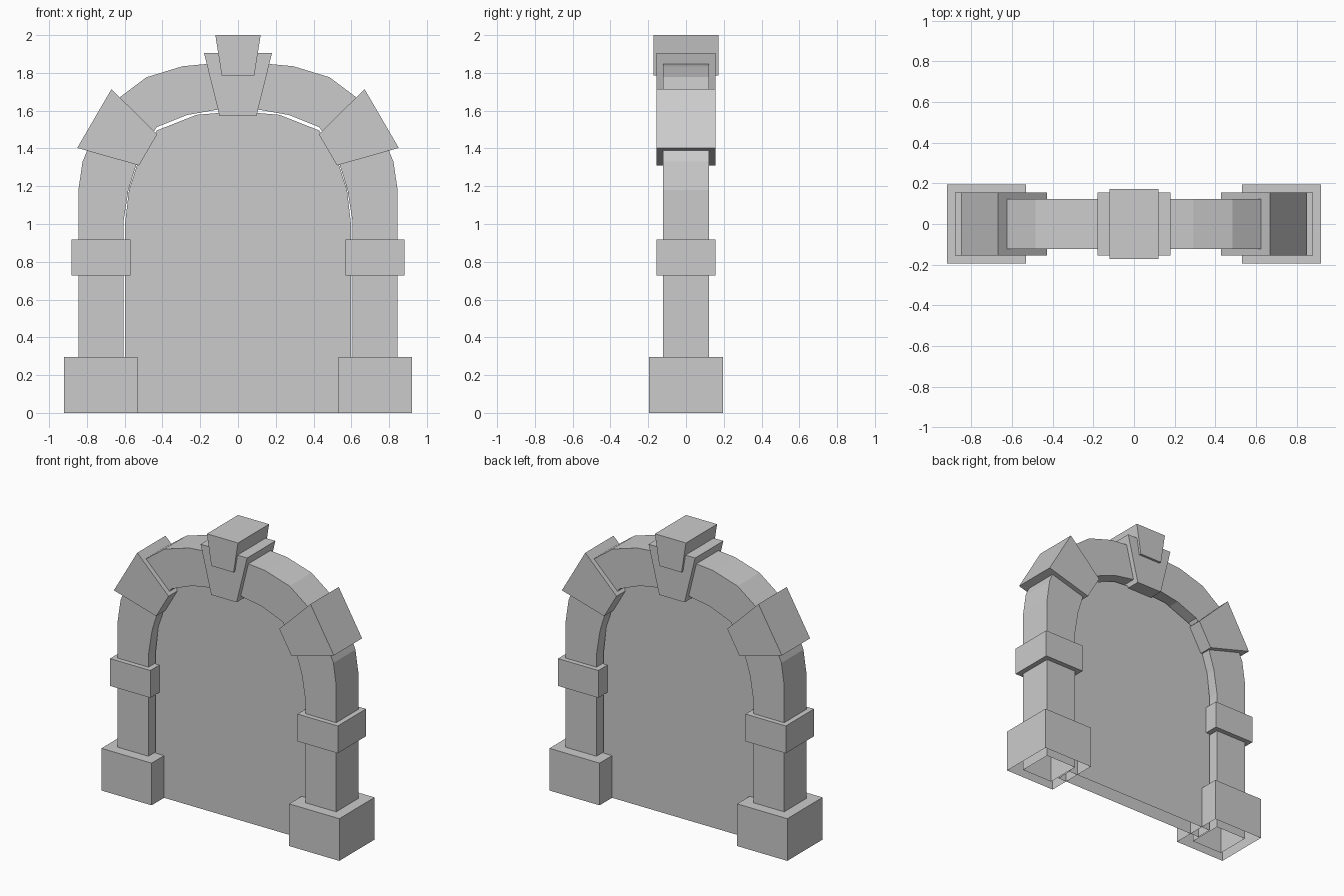
import bpy, bmesh

if "Cube" in bpy.data.objects:
    bpy.data.objects.remove(bpy.data.objects["Cube"])


def finish(name, bm, open_bottom):
    if open_bottom:
        low = [f for f in bm.faces if all(v.co.z < 1e-4 for v in f.verts)]
        bmesh.ops.delete(bm, geom=low, context='FACES_ONLY')
    mesh = bpy.data.meshes.new(name)
    bm.to_mesh(mesh)
    bm.free()
    obj = bpy.data.objects.new(name, mesh)
    bpy.context.collection.objects.link(obj)
    return obj


def strip_prism(name, side_a, side_b, half, open_bottom=False):
    """Extrude the band between two equal-length (x, z) outlines along y."""
    bm = bmesh.new()
    a = [bm.verts.new((x, -half, z)) for x, z in side_a]
    b = [bm.verts.new((x, -half, z)) for x, z in side_b]
    faces = [bm.faces.new((a[i], a[i + 1], b[i + 1], b[i]))
             for i in range(len(a) - 1)]
    ext = bmesh.ops.extrude_face_region(bm, geom=faces, use_keep_orig=True)
    for v in ext['geom']:
        if isinstance(v, bmesh.types.BMVert):
            v.co.y = half
    bmesh.ops.recalc_face_normals(bm, faces=bm.faces[:])
    return finish(name, bm, open_bottom)


def block(name, pts, half, open_bottom=False):
    """Four-cornered stone, corners listed around its front face."""
    return strip_prism(name, [pts[0], pts[1]], [pts[3], pts[2]], half, open_bottom)


def rect(x0, x1, z0, z1):
    return [(x0, z0), (x1, z0), (x1, z1), (x0, z1)]


def flip(pts):
    return [(-x, z) for x, z in pts]


def full(half_pts):
    return half_pts + flip(half_pts)[::-1]


# Arch frame: both pillars and the curved top
outer = [(.845, 0), (.845, 1.18), (.823, 1.33), (.80, 1.385),
         (.627, 1.67), (.484, 1.777), (.294, 1.835), (.167, 1.847)]
inner = [(.607, 0), (.607, 1.01), (.58, 1.18), (.54, 1.31),
         (.49, 1.42), (.43, 1.513), (.27, 1.577), (.10, 1.607)]
strip_prism("arch_frame", full(outer), full(inner), .122, True)

# Recessed panel filling the opening
edge = [(.597, 0), (.597, 1.01), (.577, 1.18), (.535, 1.31),
        (.43, 1.495), (.22, 1.578), (.10, 1.588)]
strip_prism("door_panel", edge, flip(edge), .057, True)

# Paired stones on each side
paired = [
    ("base_block", rect(.532, .92, 0, .295), .195, True),
    ("pillar_band", rect(.569, .881, .727, .918), .156, False),
    ("shoulder_stone", [(.524, 1.31), (.851, 1.403), (.67, 1.714), (.428, 1.475)],
     .156, False),
]
for name, pts, half, is_open in paired:
    block(name + "_right", pts, half, is_open)
    block(name + "_left", flip(pts), half, is_open)

# Keystone and its raised cap
block("keystone", [(-.098, 1.573), (.098, 1.573), (.18, 1.905), (-.18, 1.905)], .156)
block("keystone_cap", [(-.086, 1.785), (.086, 1.785), (.12, 2.0), (-.12, 2.0)], .172)
